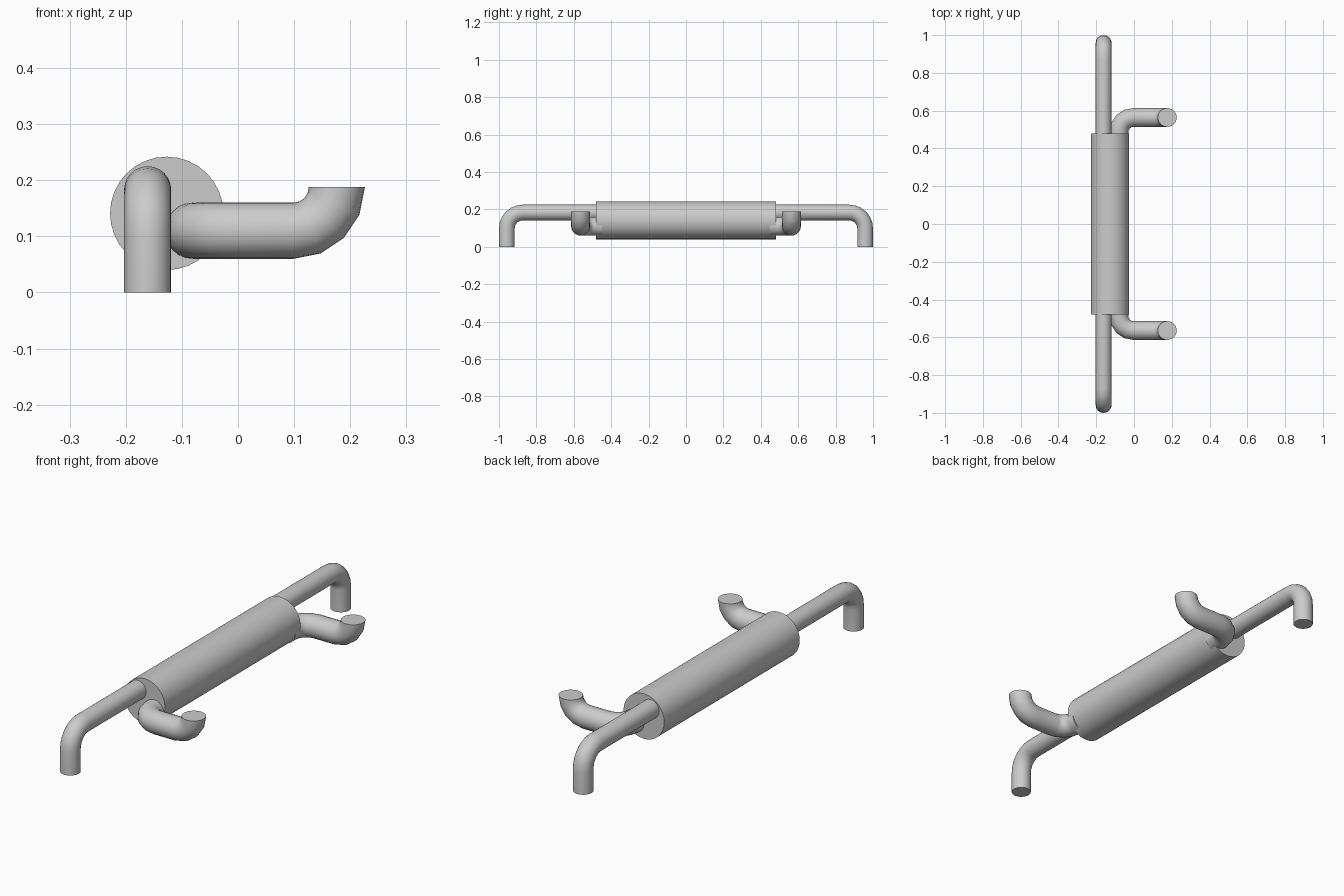
import bpy
import bmesh
from math import cos, sin, pi, radians
from mathutils import Vector

cube = bpy.data.objects.get("Cube")
if cube:
    bpy.data.objects.remove(cube, do_unlink=True)

# Single plain grey metal
metal = bpy.data.materials.new("grey metal")
metal.use_nodes = True
GREY = (0.6, 0.6, 0.6, 1)
metal.diffuse_color = GREY
metal.node_tree.nodes["Principled BSDF"].inputs["Base Color"].default_value = GREY


def rounded_path(corners, bend, steps):
    """Centre line with right-angle corners turned into arcs: (point, tangent) pairs."""
    pts = [Vector(c) for c in corners]
    path = [(pts[0], (pts[1] - pts[0]).normalized())]
    for before, corner, after in zip(pts, pts[1:], pts[2:]):
        d0 = (corner - before).normalized()
        d1 = (after - corner).normalized()
        centre = corner - d0 * bend + d1 * bend
        for i in range(steps + 1):
            a = pi / 2 * i / steps
            path.append((centre + bend * (d0 * sin(a) - d1 * cos(a)),
                         d0 * cos(a) + d1 * sin(a)))
    path.append((pts[-1], (pts[-1] - pts[-2]).normalized()))
    return path


def tube(name, path, radius, sides=24):
    """Capped round tube swept along the path."""
    bm = bmesh.new()
    rings = []
    tangent = path[0][1]
    side = tangent.orthogonal().normalized()
    for point, direction in path:
        side = tangent.rotation_difference(direction) @ side
        tangent = direction
        up = tangent.cross(side)
        rings.append([bm.verts.new(point + radius * (side * cos(t) + up * sin(t)))
                      for t in (2 * pi * k / sides for k in range(sides))])
    for a, b in zip(rings, rings[1:]):
        for k in range(sides):
            n = (k + 1) % sides
            bm.faces.new((a[k], a[n], b[n], b[k]))
    bm.faces.new(rings[0])
    bm.faces.new(rings[-1])
    bmesh.ops.recalc_face_normals(bm, faces=bm.faces)
    mesh = bpy.data.meshes.new(name)
    bm.to_mesh(mesh)
    bm.free()
    mesh.materials.append(metal)
    obj = bpy.data.objects.new(name, mesh)
    bpy.context.collection.objects.link(obj)
    bpy.ops.object.select_all(action="DESELECT")
    obj.select_set(True)
    bpy.context.view_layer.objects.active = obj
    bpy.ops.object.shade_smooth_by_angle(angle=radians(40))
    return obj


# Large central drum
tube("drum", rounded_path([(-0.127, -0.48, 0.141), (-0.127, 0.48, 0.141)], 0, 1), 0.101, 32)

for label, s in (("front", -1), ("back", 1)):
    # Thin pipe leaving the drum and turning down to the ground
    leg = [(-0.161, s * 0.45, 0.183), (-0.161, s * 0.958, 0.183), (-0.161, s * 0.958, 0)]
    tube(label + "_leg_pipe", rounded_path(leg, 0.085, 6), 0.042)

    # Thicker outlet turning sideways, then upwards
    outlet = [(-0.08, s * 0.45, 0.11), (-0.08, s * 0.564, 0.11),
              (0.176, s * 0.564, 0.11), (0.176, s * 0.564, 0.188)]
    tube(label + "_outlet_pipe", rounded_path(outlet, 0.077, 4), 0.05)
